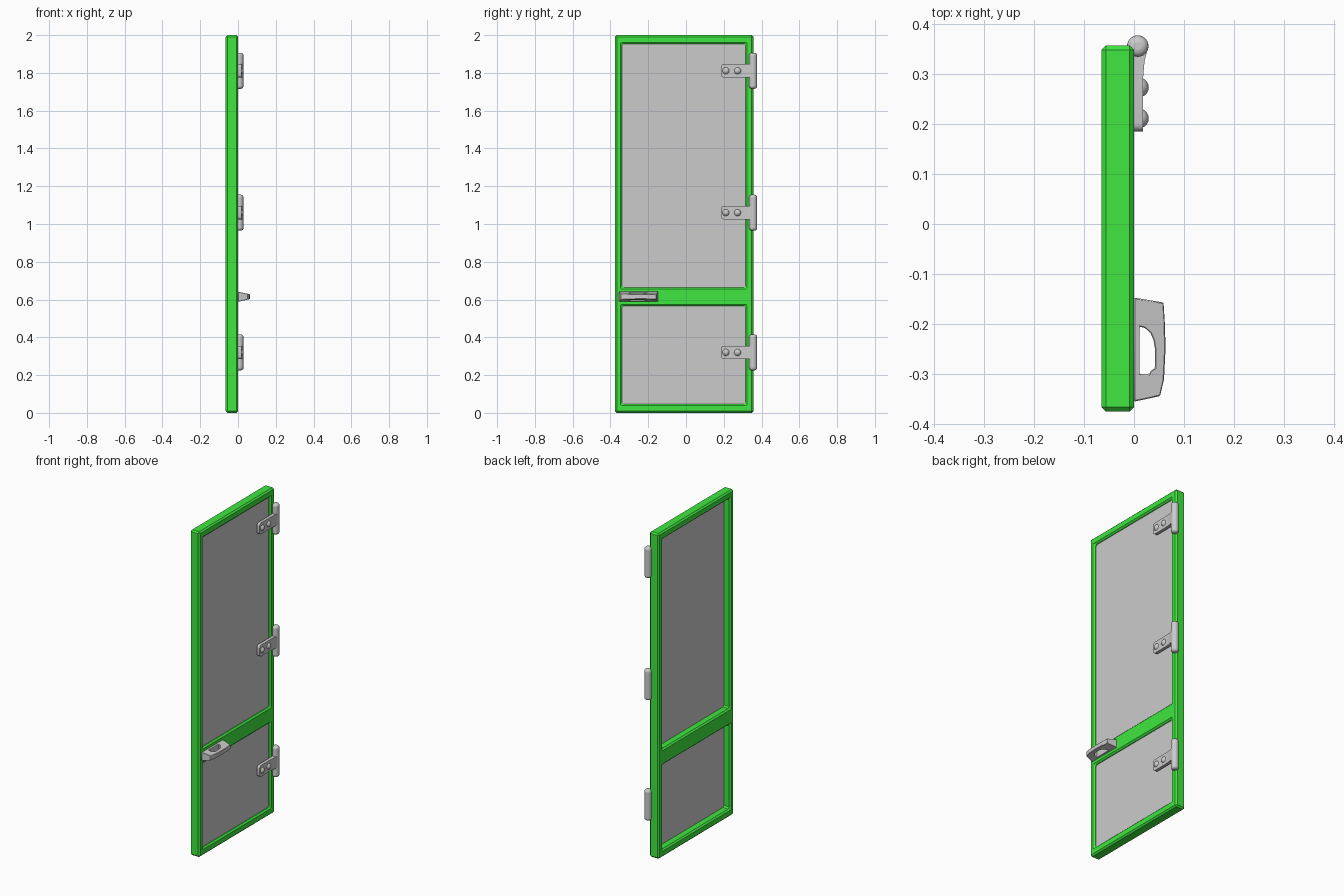
import bpy, bmesh
from math import radians
from mathutils import Vector

if "Cube" in bpy.data.objects:
    bpy.data.objects.remove(bpy.data.objects["Cube"])

green = bpy.data.materials.new("green_paint")
green.diffuse_color = (0.05, 0.8, 0.05, 1)
green.use_nodes = True
green.node_tree.nodes["Principled BSDF"].inputs["Base Color"].default_value = green.diffuse_color


def finish(bm, name, mat=None, smooth=False, bevel=0, segments=1):
    bmesh.ops.recalc_face_normals(bm, faces=bm.faces[:])
    me = bpy.data.meshes.new(name)
    bm.to_mesh(me)
    bm.free()
    ob = bpy.data.objects.new(name, me)
    bpy.context.collection.objects.link(ob)
    if mat:
        me.materials.append(mat)
    if bevel:
        m = ob.modifiers.new("bevel", 'BEVEL')
        m.width, m.segments = bevel, segments
        m.limit_method, m.angle_limit = 'ANGLE', radians(35)
    if smooth:
        bpy.ops.object.select_all(action='DESELECT')
        bpy.context.view_layer.objects.active = ob
        ob.select_set(True)
        bpy.ops.object.shade_smooth_by_angle(angle=radians(35))
    return ob


def extrude(bm, faces, vec):
    r = bmesh.ops.extrude_face_region(bm, geom=faces)
    vs = [g for g in r["geom"] if isinstance(g, bmesh.types.BMVert)]
    bmesh.ops.translate(bm, verts=vs, vec=vec)


# door frame: grid with two open cells, extruded to thickness
ys = [-0.375, -0.338, 0.315, 0.357]
zs = [0.0, 0.047, 0.565, 0.665, 1.953, 2.0]
bm = bmesh.new()
grid = [[bm.verts.new((-0.065, y, z)) for z in zs] for y in ys]
for i in range(3):
    for j in range(5):
        if i == 1 and j in (1, 3):
            continue
        bm.faces.new((grid[i][j], grid[i + 1][j], grid[i + 1][j + 1], grid[i][j + 1]))
extrude(bm, bm.faces[:], (0.065, 0, 0))
finish(bm, "door_frame", green, bevel=0.009)

# infill panels
for name, z0, z1 in (("lower_panel", 0.04, 0.572), ("upper_panel", 0.658, 1.96)):
    bm = bmesh.new()
    bmesh.ops.create_cube(bm, size=1)
    for v in bm.verts:
        v.co = Vector((-0.017 + v.co.x * 0.008, -0.0115 + v.co.y * 0.667,
                       (z0 + z1) / 2 + v.co.z * (z1 - z0)))
    finish(bm, name)

# hinges: pin barrel, strap leaf and two domed rivets
leaf = [(0, 0.185), (0.018, 0.185), (0.018, 0.29), (0.021, 0.325), (0.028, 0.352), (0, 0.352)]
for n, z in (("top", 1.811), ("middle", 1.06), ("bottom", 0.32)):
    bm = bmesh.new()
    bmesh.ops.create_cone(bm, cap_ends=True, segments=24, radius1=0.0215,
                          radius2=0.0215, depth=0.19)
    bmesh.ops.translate(bm, verts=bm.verts[:], vec=(0.0075, 0.3555, z))
    finish(bm, n + "_hinge_barrel", smooth=True, bevel=0.014, segments=4)

    bm = bmesh.new()
    f = bm.faces.new([bm.verts.new((x, y, z - 0.035)) for x, y in leaf])
    extrude(bm, [f], (0, 0, 0.07))
    tips = [e for e in bm.edges if all(v.co.y < 0.19 for v in e.verts)
            and abs(e.verts[0].co.x - e.verts[1].co.x) > 0.01]
    bmesh.ops.bevel(bm, geom=tips, offset=0.015, segments=4, profile=0.5, affect='EDGES')
    finish(bm, n + "_hinge_leaf", smooth=True)

    for k, y in enumerate((0.211, 0.273)):
        bm = bmesh.new()
        bmesh.ops.create_uvsphere(bm, u_segments=20, v_segments=12, radius=0.02)
        bmesh.ops.translate(bm, verts=bm.verts[:], vec=(0.0095, y, z))
        finish(bm, f"{n}_hinge_rivet_{k + 1}", smooth=True)

# pull handle: outline with finger hole, thinner towards the grip
outer = [(0, -0.147), (0.059, -0.157), (0.062, -0.205), (0.063, -0.25), (0.06, -0.31),
         (0.052, -0.344), (0, -0.355)]
hole = [(0.011, -0.205), (0.022, -0.208), (0.033, -0.218), (0.039, -0.232), (0.042, -0.25),
        (0.042, -0.288), (0.034, -0.293), (0.03, -0.3), (0.011, -0.3)]
bm = bmesh.new()
edges = []
for loop in (outer, hole):
    vs = [bm.verts.new((x, y, -1)) for x, y in loop]
    edges += [bm.edges.new((vs[i - 1], vs[i])) for i in range(len(vs))]
bmesh.ops.triangle_fill(bm, edges=edges, use_beauty=True)
extrude(bm, bm.faces[:], (0, 0, 2))
for v in bm.verts:
    v.co.z = 0.615 + v.co.z * (0.027 - 0.23 * v.co.x)
finish(bm, "pull_handle", smooth=True, bevel=0.002)
